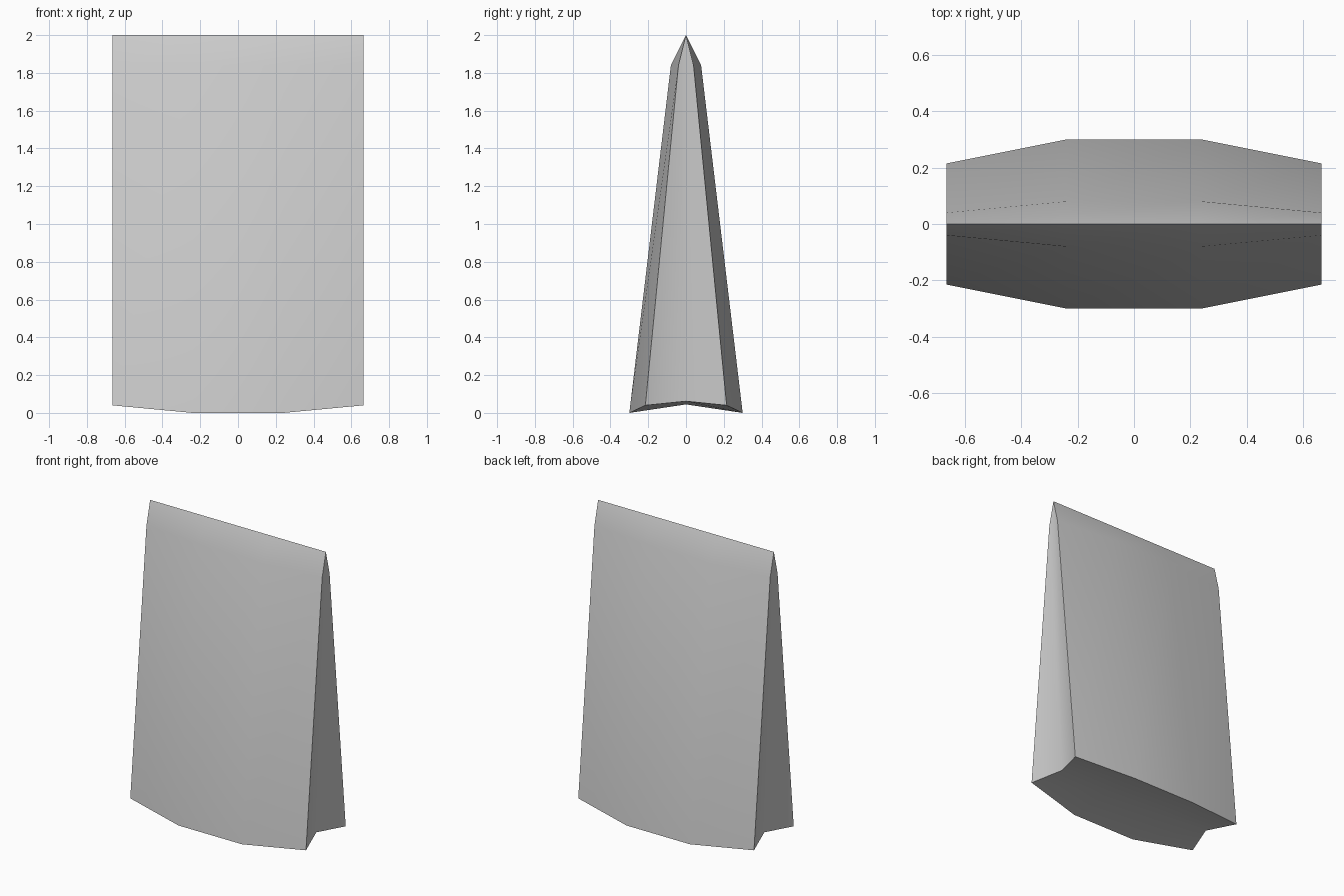
import bpy
import bmesh
from math import radians

cube = bpy.data.objects.get("Cube")
if cube:
    bpy.data.objects.remove(cube, do_unlink=True)

# One flat grey for the whole wedge
grey = bpy.data.materials.new("plain grey")
grey.use_nodes = True
colour = (0.6, 0.6, 0.6, 1)
grey.diffuse_color = colour
grey.node_tree.nodes["Principled BSDF"].inputs["Base Color"].default_value = colour

# Half-sections: x, shoulder half-width, base half-width, base height, keel x, keel height
MIDDLE = (0.24, 0.08, 0.30, 0.0, 0.22, 0.045)
END = (0.665, 0.04, 0.215, 0.04, 0.593, 0.062)
TOP, SHOULDER = 2.0, 1.84

bm = bmesh.new()


def section(shape, side):
    """Closed ring: ridge, back shoulder, back corner, keel, front corner, front shoulder."""
    x, shoulder, base, base_z, keel_x, keel_z = shape
    points = [(x, 0, TOP), (x, shoulder, SHOULDER), (x, base, base_z),
              (keel_x, 0, keel_z), (x, -base, base_z), (x, -shoulder, SHOULDER)]
    return [bm.verts.new((px * side, y, z)) for px, y, z in points]


rings = [section(END, -1), section(MIDDLE, -1), section(MIDDLE, 1), section(END, 1)]

# Skin between neighbouring sections
for a, b in zip(rings, rings[1:]):
    for i in range(len(a)):
        j = (i + 1) % len(a)
        bm.faces.new((a[i], a[j], b[j], b[i]))

# Dented end caps, fanned from the recessed keel point
for ring in (rings[0], rings[-1]):
    ridge, back_sh, back, keel, front, front_sh = ring
    for p, q in ((back, back_sh), (back_sh, ridge), (ridge, front_sh), (front_sh, front)):
        bm.faces.new((keel, p, q))

bmesh.ops.recalc_face_normals(bm, faces=bm.faces)
mesh = bpy.data.meshes.new("wedge_body")
bm.to_mesh(mesh)
bm.free()
mesh.materials.append(grey)

wedge = bpy.data.objects.new("wedge_body", mesh)
bpy.context.collection.objects.link(wedge)

# Soft shoulders and sides, crisp ridge and ends
bpy.ops.object.select_all(action='DESELECT')
wedge.select_set(True)
bpy.context.view_layer.objects.active = wedge
bpy.ops.object.shade_smooth_by_angle(angle=radians(42))
